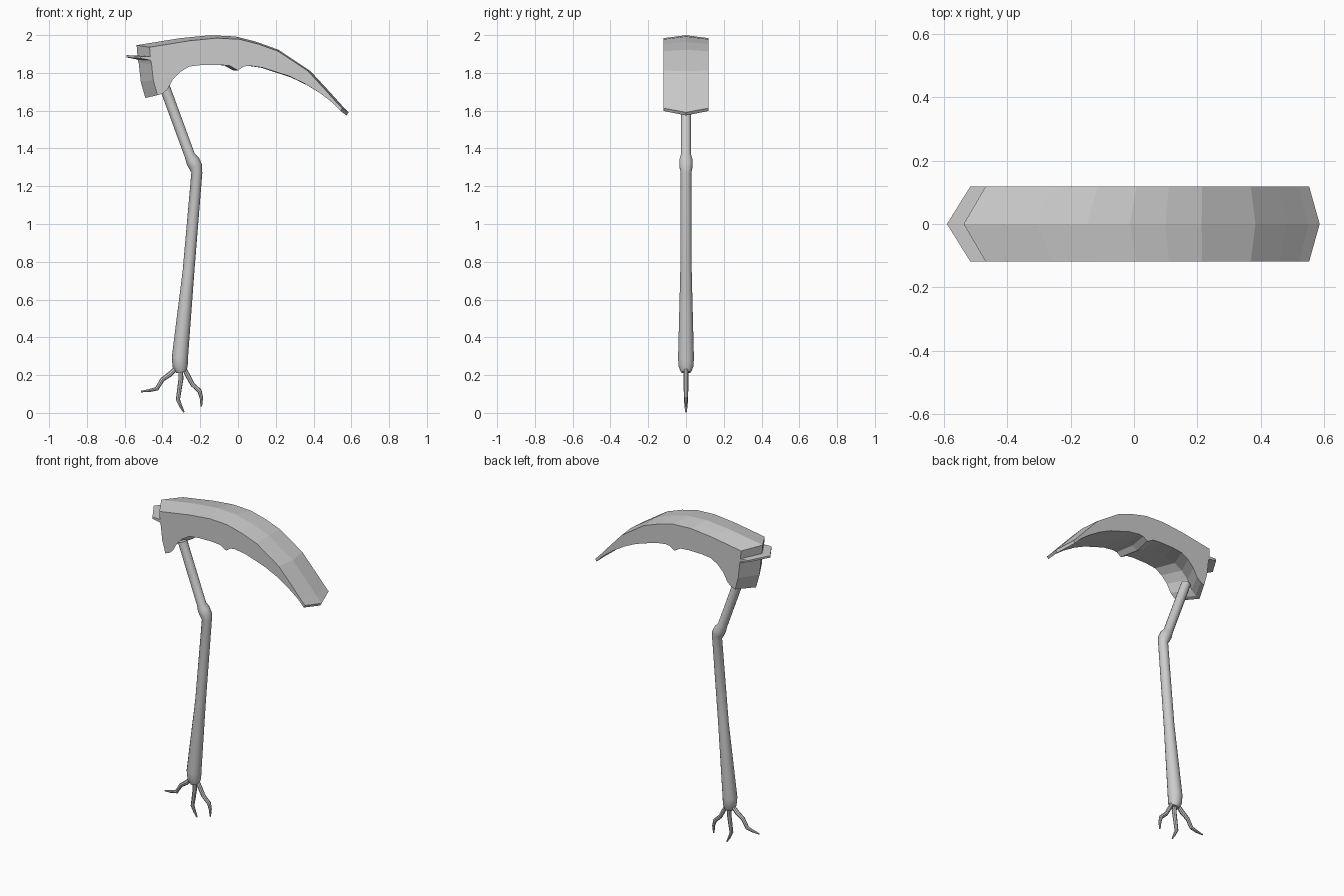
import bpy, bmesh, math
from mathutils import Vector


def finish(name, bm, smooth=False):
    bmesh.ops.recalc_face_normals(bm, faces=bm.faces)
    me = bpy.data.meshes.new(name)
    bm.to_mesh(me)
    bm.free()
    ob = bpy.data.objects.new(name, me)
    bpy.context.collection.objects.link(ob)
    if smooth:
        bpy.ops.object.select_all(action='DESELECT')
        ob.select_set(True)
        bpy.context.view_layer.objects.active = ob
        bpy.ops.object.shade_smooth_by_angle(angle=math.radians(35))
    return ob


def tube(name, path, sides):
    """Tapered tube in the y=0 plane through (x, z, radius) points."""
    bm = bmesh.new()
    pts = [Vector((x, 0, z)) for x, z, r in path]
    rings = []
    for i, p in enumerate(pts):
        d = (pts[min(i + 1, len(pts) - 1)] - pts[max(i - 1, 0)]).normalized()
        n = Vector((d.z, 0, -d.x))
        ring = []
        for k in range(sides):
            a = math.tau * k / sides
            off = n * math.cos(a) + Vector((0, math.sin(a), 0))
            ring.append(bm.verts.new(p + off * path[i][2]))
        rings.append(ring)
    for a, b in zip(rings, rings[1:]):
        for k in range(sides):
            j = (k + 1) % sides
            bm.faces.new((a[k], a[j], b[j], b[k]))
    bm.faces.new(rings[0])
    bm.faces.new(rings[-1])
    return finish(name, bm, True)


# Blade: side outline at y = +-HALF, enlarged middle outline forms the ridge
HALF = 0.118
outline = [
    (-0.468, 1.936), (-0.257, 1.970), (-0.114, 1.984), (0.008, 1.978),
    (0.110, 1.952), (0.214, 1.914), (0.368, 1.812), (0.458, 1.715),
    (0.520, 1.646), (0.552, 1.613), (0.543, 1.598),            # tip
    (0.500, 1.643), (0.430, 1.696), (0.350, 1.745), (0.270, 1.783),
    (0.130, 1.828), (0.060, 1.838), (0.030, 1.834), (0.000, 1.813),
    (-0.045, 1.838), (-0.100, 1.843), (-0.190, 1.842), (-0.257, 1.834),
    (-0.305, 1.806), (-0.345, 1.765), (-0.372, 1.715), (-0.400, 1.690),
    (-0.426, 1.682), (-0.448, 1.760), (-0.458, 1.850),         # heel
    (-0.463, 1.867), (-0.516, 1.877), (-0.516, 1.888), (-0.464, 1.886),  # tab
]
bm = bmesh.new()
rings = []
for y, s in ((-HALF, 1.0), (0, 1.1), (HALF, 1.0)):
    rings.append([bm.verts.new((0.22 + s * (x - 0.22), y, 1.83 + s * (z - 1.83)))
                  for x, z in outline])
for a, b in zip(rings, rings[1:]):
    for k in range(len(a)):
        j = (k + 1) % len(a)
        bm.faces.new((a[k], a[j], b[j], b[k]))
bm.faces.new(rings[0])
bm.faces.new(rings[-1])
finish("blade", bm)

# Bent handle with swollen elbow and thick butt
tube("handle", [(-0.388, 1.725, 0.028), (-0.256, 1.365, 0.028),
                (-0.240, 1.335, 0.036), (-0.225, 1.305, 0.036),
                (-0.218, 1.272, 0.029), (-0.262, 0.750, 0.031),
                (-0.308, 0.290, 0.043), (-0.306, 0.245, 0.040),
                (-0.300, 0.215, 0.026)], 14)

# Roots at the butt
roots = {
    "left": [(-0.320, 0.245, 0.012), (-0.360, 0.205, 0.014), (-0.400, 0.177, 0.012),
             (-0.430, 0.128, 0.011), (-0.470, 0.118, 0.008), (-0.513, 0.113, 0.004)],
    "middle": [(-0.304, 0.235, 0.012), (-0.302, 0.180, 0.013), (-0.310, 0.125, 0.012),
               (-0.318, 0.070, 0.011), (-0.303, 0.035, 0.008), (-0.286, 0.004, 0.004)],
    "right": [(-0.285, 0.235, 0.012), (-0.262, 0.190, 0.013), (-0.240, 0.150, 0.012),
              (-0.203, 0.115, 0.012), (-0.194, 0.080, 0.009), (-0.194, 0.034, 0.004)],
}
for side, path in roots.items():
    tube(side + "_root", path, 8)
